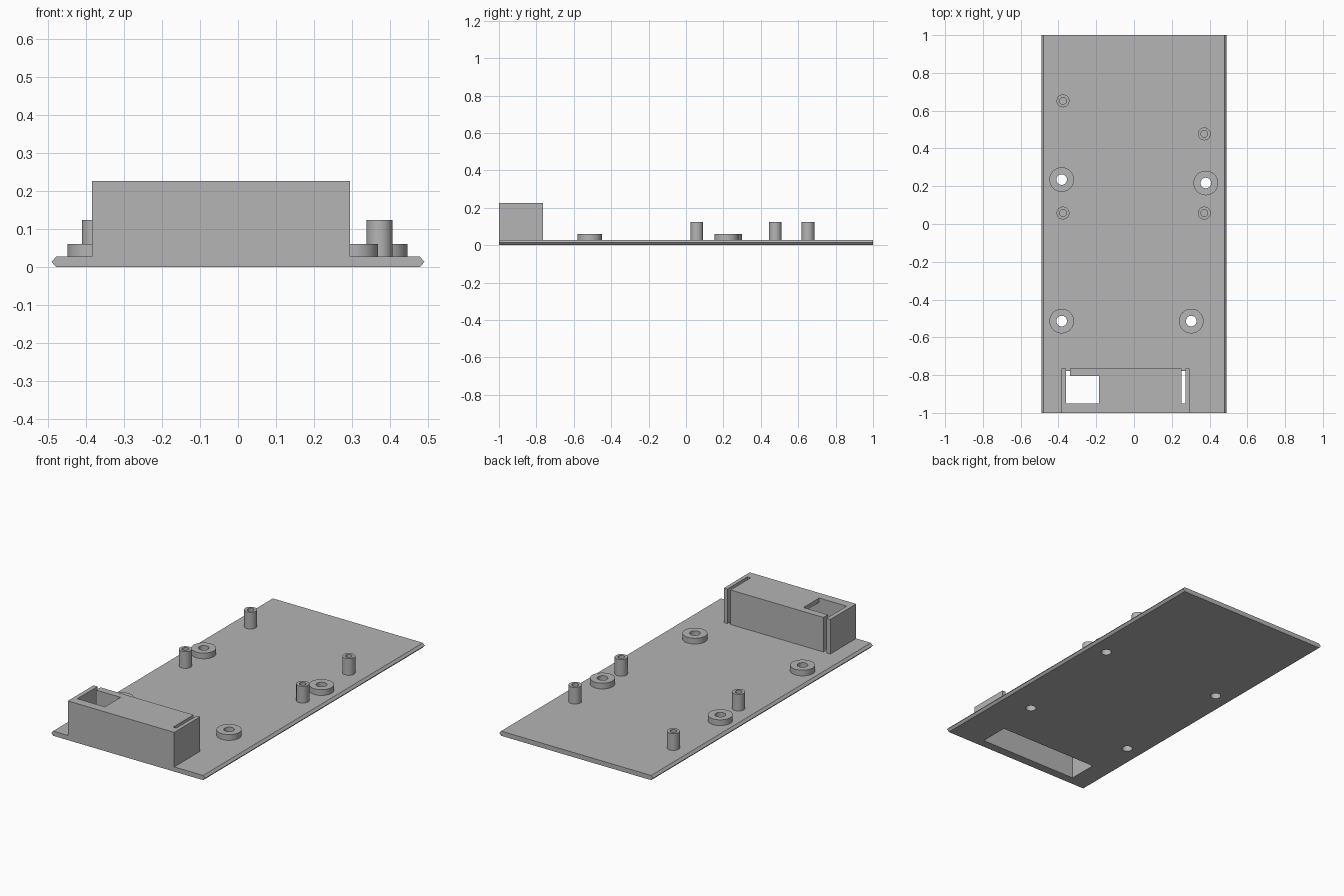
import bpy, bmesh, math

if "Cube" in bpy.data.objects:
    bpy.data.objects.remove(bpy.data.objects["Cube"])

grey = bpy.data.materials.new("grey plastic")
grey.diffuse_color = (0.46, 0.46, 0.46, 1)
grey.use_nodes = True
grey.node_tree.nodes["Principled BSDF"].inputs["Base Color"].default_value = grey.diffuse_color

T = 0.027          # plate thickness
TOP = 0.226        # housing top


def finish(name, bm):
    bmesh.ops.recalc_face_normals(bm, faces=bm.faces[:])
    me = bpy.data.meshes.new(name)
    bm.to_mesh(me)
    bm.free()
    me.materials.append(grey)
    ob = bpy.data.objects.new(name, me)
    bpy.context.collection.objects.link(ob)
    return ob


def prism(name, profile, y0, y1):
    """Extrude an (x, z) profile along y."""
    bm = bmesh.new()
    face = bm.faces.new([bm.verts.new((x, y0, z)) for x, z in profile])
    new = bmesh.ops.extrude_face_region(bm, geom=[face])["geom"]
    verts = [v for v in new if isinstance(v, bmesh.types.BMVert)]
    bmesh.ops.translate(bm, verts=verts, vec=(0, y1 - y0, 0))
    return finish(name, bm)


def box(name, x0, x1, y0, y1, z0, z1):
    return prism(name, [(x0, z0), (x1, z0), (x1, z1), (x0, z1)], y0, y1)


def cylinder(name, x, y, r, z0, z1):
    bm = bmesh.new()
    bmesh.ops.create_cone(bm, cap_ends=True, segments=64, radius1=r, radius2=r, depth=z1 - z0)
    bmesh.ops.translate(bm, verts=bm.verts[:], vec=(x, y, (z0 + z1) / 2))
    return finish(name, bm)


def ring(name, x, y, r_out, r_in, z0, z1):
    """Hollow cylinder built as a swept rectangle."""
    bm = bmesh.new()
    n, loops = 64, []
    for i in range(n):
        a = 2 * math.pi * i / n
        loops.append([bm.verts.new((x + r * math.cos(a), y + r * math.sin(a), z))
                      for r, z in ((r_out, z0), (r_out, z1), (r_in, z1), (r_in, z0))])
    for i in range(n):
        p, q = loops[i], loops[(i + 1) % n]
        for k in range(4):
            m = (k + 1) % 4
            bm.faces.new((p[k], q[k], q[m], p[m]))
    return finish(name, bm)


def cut(ob, cutters):
    """Subtract each cutter, then remove it."""
    bpy.context.view_layer.objects.active = ob
    for c in cutters:
        mod = ob.modifiers.new("cut", "BOOLEAN")
        mod.operation, mod.solver, mod.object = "DIFFERENCE", "EXACT", c
        bpy.ops.object.modifier_apply(modifier=mod.name)
        bpy.data.objects.remove(c, do_unlink=True)


pads = [(-0.383, 0.235), (0.38, 0.217), (-0.383, -0.514), (0.303, -0.514)]
posts = [(-0.376, 0.652), (0.372, 0.477), (-0.376, 0.058), (0.372, 0.058)]

# base plate with pointed long edges, screw holes and battery bay opening
plate = prism("base_plate", [(-0.478, 0), (0.478, 0), (0.49, T / 2),
                             (0.478, T), (-0.478, T), (-0.49, T / 2)], -1, 1)
cut(plate, [cylinder("hole_cutter", x, y, 0.028, -0.1, 0.1) for x, y in pads]
    + [box("bay_cutter", -0.359, 0.272, -0.949, -0.779, -0.1, 0.1)])

# hollow housing: cavity, two side slots open to the back, roof window
housing = box("housing", -0.384, 0.294, -1, -0.765, T, TOP)
cut(housing, [
    box("cavity_cutter", -0.359, 0.272, -0.949, -0.806, -0.1, TOP - 0.025),
    box("left_slot_cutter", -0.359, -0.34, -0.949, -0.7, -0.1, 0.4),
    box("right_slot_cutter", 0.252, 0.272, -0.949, -0.7, -0.1, 0.4),
    box("window_cutter", -0.359, -0.184, -0.949, -0.806, 0.1, 0.4),
])

# low screw pads and tall standoffs
rounds = [ring("screw_pad", x, y, 0.065, 0.028, T, 0.06) for x, y in pads]
rounds += [ring("standoff", x, y, 0.034, 0.018, T, 0.123) for x, y in posts]

bpy.ops.object.select_all(action="DESELECT")
for ob in rounds + [plate]:
    ob.select_set(True)
bpy.context.view_layer.objects.active = plate
bpy.ops.object.shade_smooth_by_angle(angle=math.radians(30))
